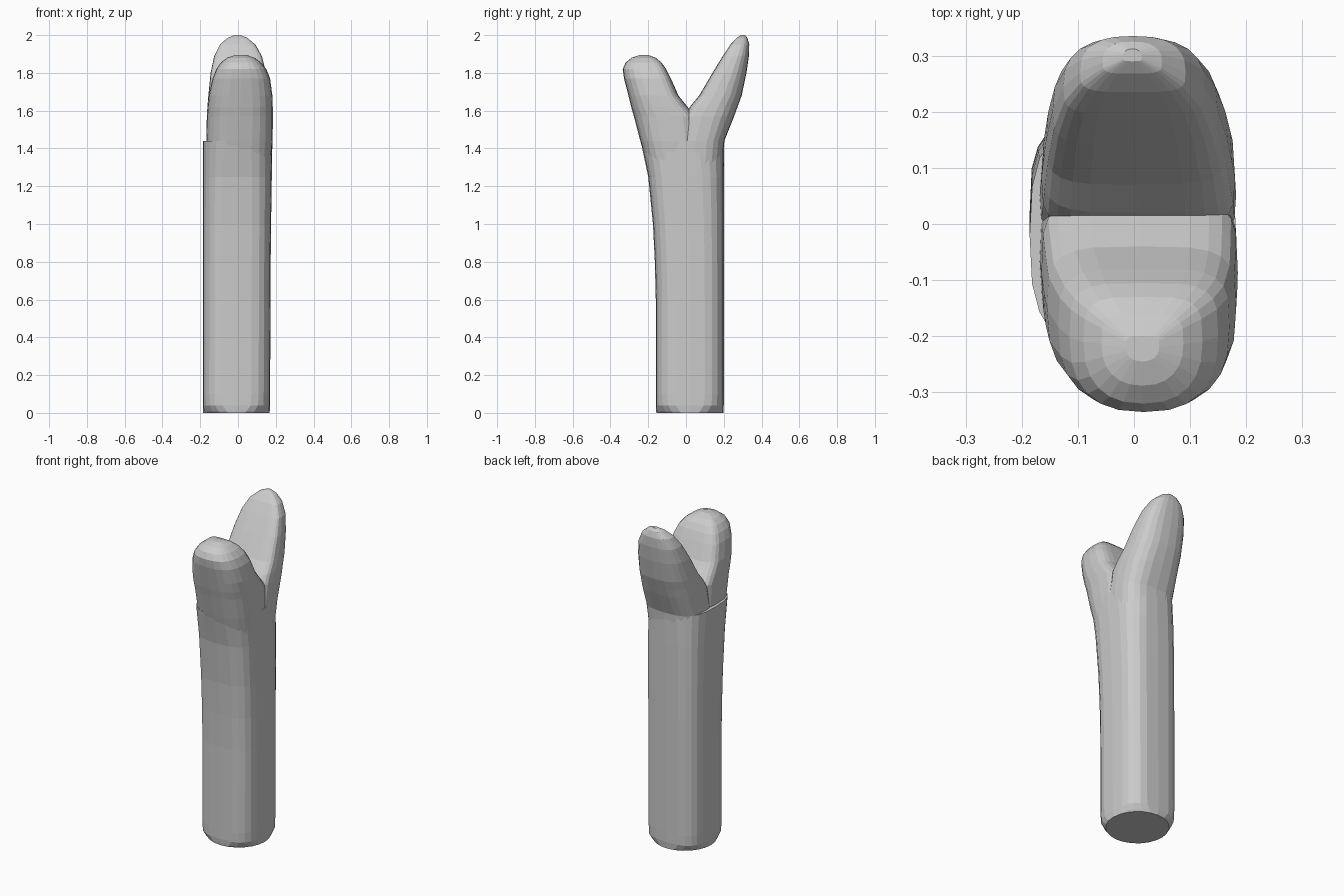
import bpy, bmesh
from math import sin, cos, pi, copysign


def power(v, n):
    return copysign(abs(v) ** (2 / n), v)


def loft(name, rings, sides, mid, n_inner=None):
    """Stack horizontal rings (z, inner y, outer y, min x, max x, squareness) into a solid.
    mid places the widest line between the inner and outer edges."""
    bm = bmesh.new()
    loops = []
    for z, yi, yo, x0, x1, sq in rings:
        cx, rx = (x0 + x1) / 2, (x1 - x0) / 2
        cy = yi + mid * (yo - yi)
        loop = []
        for i in range(sides):
            a = 2 * pi * i / sides
            s, c = sin(a), cos(a)
            outer = s >= 0
            n = sq if outer else (n_inner or sq)
            reach = (yo - cy) if outer else (cy - yi)
            loop.append(bm.verts.new((cx + rx * power(c, n),
                                      cy + reach * power(s, n), z)))
        loops.append(loop)
    for lo, hi in zip(loops, loops[1:]):
        for i in range(sides):
            j = (i + 1) % sides
            bm.faces.new((lo[i], lo[j], hi[j], hi[i]))
    bm.faces.new(loops[0])
    bm.faces.new(loops[-1])
    bmesh.ops.recalc_face_normals(bm, faces=bm.faces)
    mesh = bpy.data.meshes.new(name)
    bm.to_mesh(mesh)
    bm.free()
    ob = bpy.data.objects.new(name, mesh)
    bpy.context.collection.objects.link(ob)
    return ob


# Rounded-square stem on a round foot, bulging forward toward the fork
stem = loft("forked_post", [
    (0.00, -.157, .198, -.184, .168, 2.0),
    (0.01, -.158, .198, -.184, .168, 2.3),
    (0.04, -.160, .200, -.186, .170, 3.1),
    (0.10, -.160, .200, -.186, .170, 3.3),
    (0.60, -.160, .200, -.186, .172, 3.3),
    (0.80, -.165, .200, -.186, .173, 3.3),
    (1.00, -.175, .200, -.186, .175, 3.3),
    (1.25, -.200, .200, -.186, .179, 3.2),
    (1.44, -.240, .200, -.186, .182, 2.9)], 24, 0.5)

# Thick front lobe
front = loft("front_lobe", [
    (1.25, .050, -.190, -.155, .170, 2.5),
    (1.44, .060, -.242, -.168, .183, 2.8),
    (1.57, .050, -.276, -.165, .185, 2.8),
    (1.62, .008, -.290, -.161, .184, 2.8),
    (1.68, -.040, -.305, -.155, .182, 2.7),
    (1.77, -.080, -.328, -.135, .170, 2.6),
    (1.82, -.105, -.335, -.115, .150, 2.5),
    (1.855, -.130, -.320, -.090, .122, 2.4),
    (1.88, -.160, -.288, -.058, .088, 2.3),
    (1.895, -.200, -.245, -.015, .045, 2.2)], 24, 0.42, 4)

# Thin back blade
back = loft("back_blade", [
    (1.25, -.030, .190, -.155, .170, 2.5),
    (1.44, -.030, .203, -.168, .182, 2.9),
    (1.57, -.010, .255, -.165, .180, 2.8),
    (1.62, .020, .273, -.162, .175, 2.7),
    (1.68, .070, .295, -.157, .167, 2.6),
    (1.80, .140, .320, -.145, .149, 2.6),
    (1.89, .195, .333, -.126, .126, 2.6),
    (1.95, .235, .335, -.096, .092, 2.6),
    (1.985, .268, .325, -.056, .050, 2.5),
    (2.00, .290, .312, -.020, .014, 2.3)], 24, 0.35, 4)

# Merge the limbs into one solid
bpy.context.view_layer.objects.active = stem
for limb in (front, back):
    mod = stem.modifiers.new("join", 'BOOLEAN')
    mod.operation = 'UNION'
    mod.solver = 'EXACT'
    mod.object = limb
    bpy.ops.object.modifier_apply(modifier=mod.name)
    bpy.data.objects.remove(limb)
